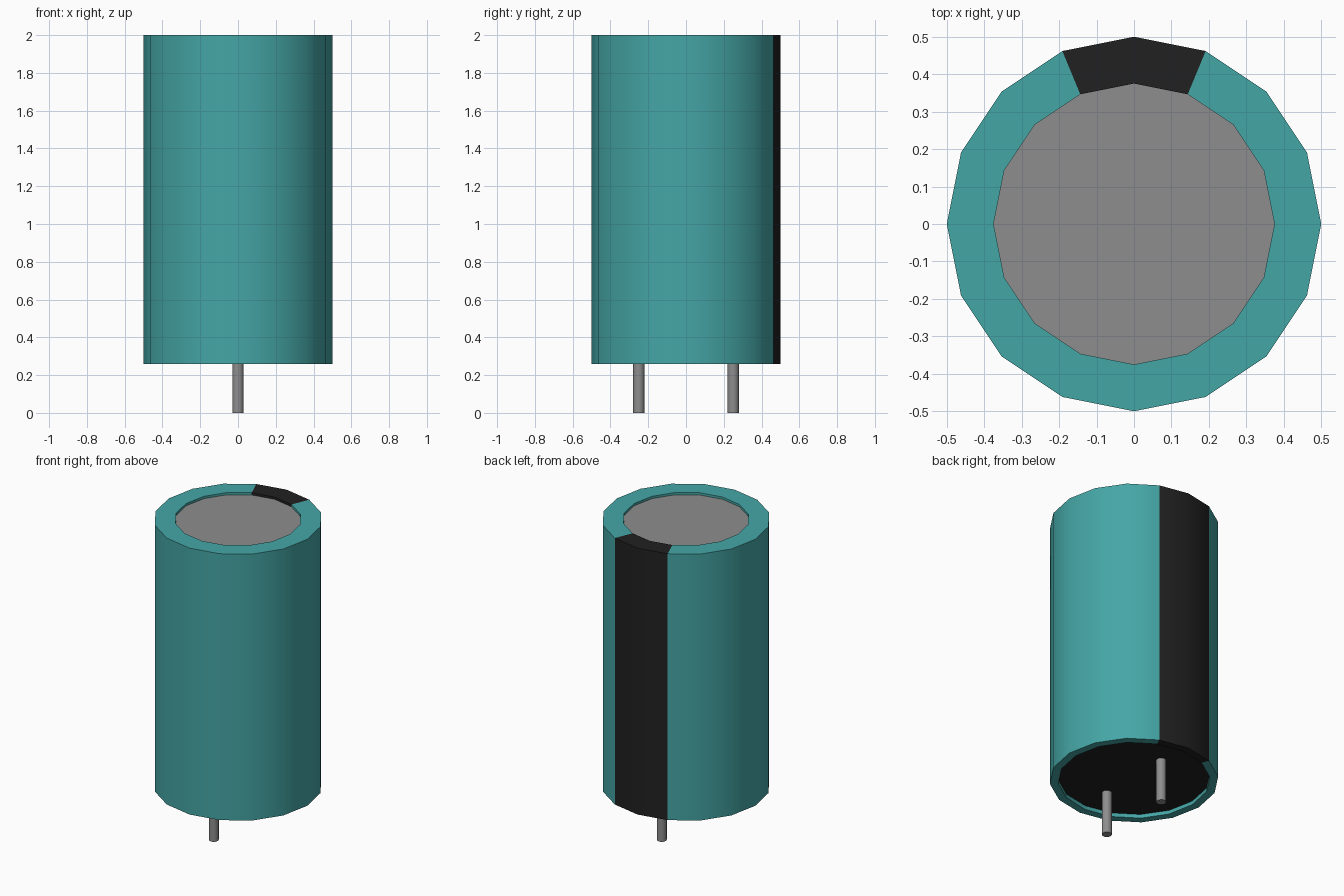
import bpy, bmesh, math

cube = bpy.data.objects.get("Cube")
if cube:
    bpy.data.objects.remove(cube, do_unlink=True)

SIDES = 16


def material(name, rgb):
    m = bpy.data.materials.new(name)
    m.use_nodes = True
    m.diffuse_color = (*rgb, 1)
    m.node_tree.nodes["Principled BSDF"].inputs["Base Color"].default_value = (*rgb, 1)
    return m


teal = material("teal_sleeve", (0.06, 0.38, 0.38))
black = material("black", (0.015, 0.015, 0.015))
grey = material("grey_metal", (0.27, 0.27, 0.27))


def finish(name, bm, mats):
    mesh = bpy.data.meshes.new(name)
    bm.to_mesh(mesh)
    bm.free()
    for m in mats:
        mesh.materials.append(m)
    ob = bpy.data.objects.new(name, mesh)
    bpy.context.collection.objects.link(ob)
    bpy.ops.object.select_all(action='DESELECT')
    ob.select_set(True)
    bpy.context.view_layer.objects.active = ob
    bpy.ops.object.shade_smooth_by_angle(angle=math.radians(35))
    return ob


def ring(bm, r, z):
    return [bm.verts.new((r * math.cos(math.tau * i / SIDES),
                          r * math.sin(math.tau * i / SIDES), z)) for i in range(SIDES)]


# Sleeve: revolved profile (radius, height) with a lip at both ends
profile = [(0.375, 1.985), (0.375, 2.0), (0.5, 2.0),
           (0.5, 0.26), (0.45, 0.26), (0.45, 0.285)]
bm = bmesh.new()
rings = [ring(bm, r, z) for r, z in profile]
for a, b in zip(rings, rings[1:]):
    for i in range(SIDES):
        k = (i + 1) % SIDES
        f = bm.faces.new((a[i], b[i], b[k], a[k]))
        # Polarity stripe: the two segments that meet at the back
        f.material_index = int(i in (SIDES // 4 - 1, SIDES // 4))
finish("sleeve", bm, [teal, black])

# Recessed end discs
for name, r, z, mat, up in (("top_disc", 0.375, 1.985, grey, True),
                            ("base_seal", 0.45, 0.285, black, False)):
    bm = bmesh.new()
    verts = ring(bm, r, z)
    bm.faces.new(verts if up else verts[::-1])
    finish(name, bm, [mat])

# Wire leads
for name, y in (("front_lead", -0.25), ("back_lead", 0.25)):
    bm = bmesh.new()
    bmesh.ops.create_cone(bm, cap_ends=True, segments=SIDES, radius1=0.03,
                          radius2=0.03, depth=0.29)
    bmesh.ops.translate(bm, verts=bm.verts, vec=(0, y, 0.145))
    finish(name, bm, [grey])
